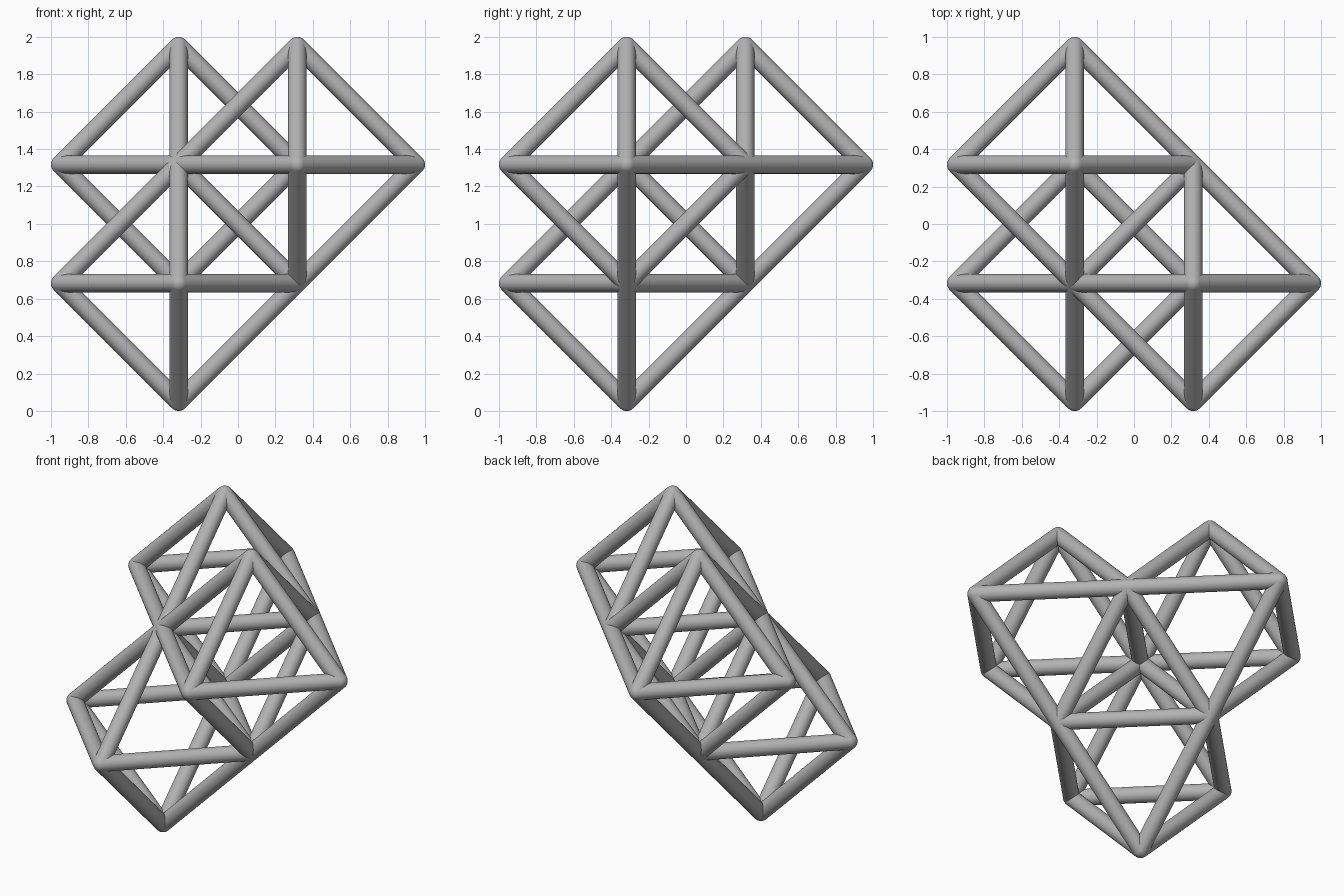
import bpy
import bmesh
from itertools import combinations
from mathutils import Vector

RADIUS = 0.049
STEP = (2 - 2 * RADIUS) / 3      # lattice spacing
ROD_LENGTH = STEP * 2 ** 0.5

cube = bpy.data.objects.get("Cube")
if cube:
    bpy.data.objects.remove(cube)

# Single grey material
grey = bpy.data.materials.new("plain_grey")
grey.use_nodes = True
colour = (0.45, 0.45, 0.45, 1)
grey.diffuse_color = colour
grey.node_tree.nodes["Principled BSDF"].inputs["Base Color"].default_value = colour


def make_mesh(name, build):
    bm = bmesh.new()
    build(bm)
    for face in bm.faces:
        face.smooth = True
    mesh = bpy.data.meshes.new(name)
    bm.to_mesh(mesh)
    bm.free()
    mesh.materials.append(grey)
    return mesh


def place(name, mesh, location, direction=Vector((0, 0, 1))):
    obj = bpy.data.objects.new(name, mesh)
    obj.location = location
    obj.rotation_mode = 'QUATERNION'
    obj.rotation_quaternion = direction.to_track_quat('Z', 'Y')
    bpy.context.collection.objects.link(obj)


def to_world(p):
    return Vector((p[0] - 1.5, p[1] - 1.5, p[2])) * STEP + Vector((0, 0, RADIUS))


# Shared rod and joint shapes
rod_mesh = make_mesh("rod", lambda bm: bmesh.ops.create_cone(
    bm, cap_ends=False, segments=32, radius1=RADIUS, radius2=RADIUS, depth=ROD_LENGTH))
joint_mesh = make_mesh("joint", lambda bm: bmesh.ops.create_uvsphere(
    bm, u_segments=32, v_segments=16, radius=RADIUS))

# Three octahedral cells that meet around one tetrahedral gap
joints, rods = set(), set()
for centre in [(2, 1, 2), (1, 2, 2), (1, 1, 1)]:
    corners = []
    for axis in range(3):
        for sign in (-1, 1):
            corner = list(centre)
            corner[axis] += sign
            corners.append((tuple(corner), axis))
    joints.update(c for c, _ in corners)
    # Every pair of corners on different axes is an edge; shared edges appear once
    for (a, axis_a), (b, axis_b) in combinations(corners, 2):
        if axis_a != axis_b:
            rods.add(tuple(sorted((a, b))))

for i, joint in enumerate(sorted(joints), 1):
    place(f"joint_{i}", joint_mesh, to_world(joint))

for i, (a, b) in enumerate(sorted(rods), 1):
    start, end = to_world(a), to_world(b)
    place(f"rod_{i}", rod_mesh, (start + end) / 2, end - start)
